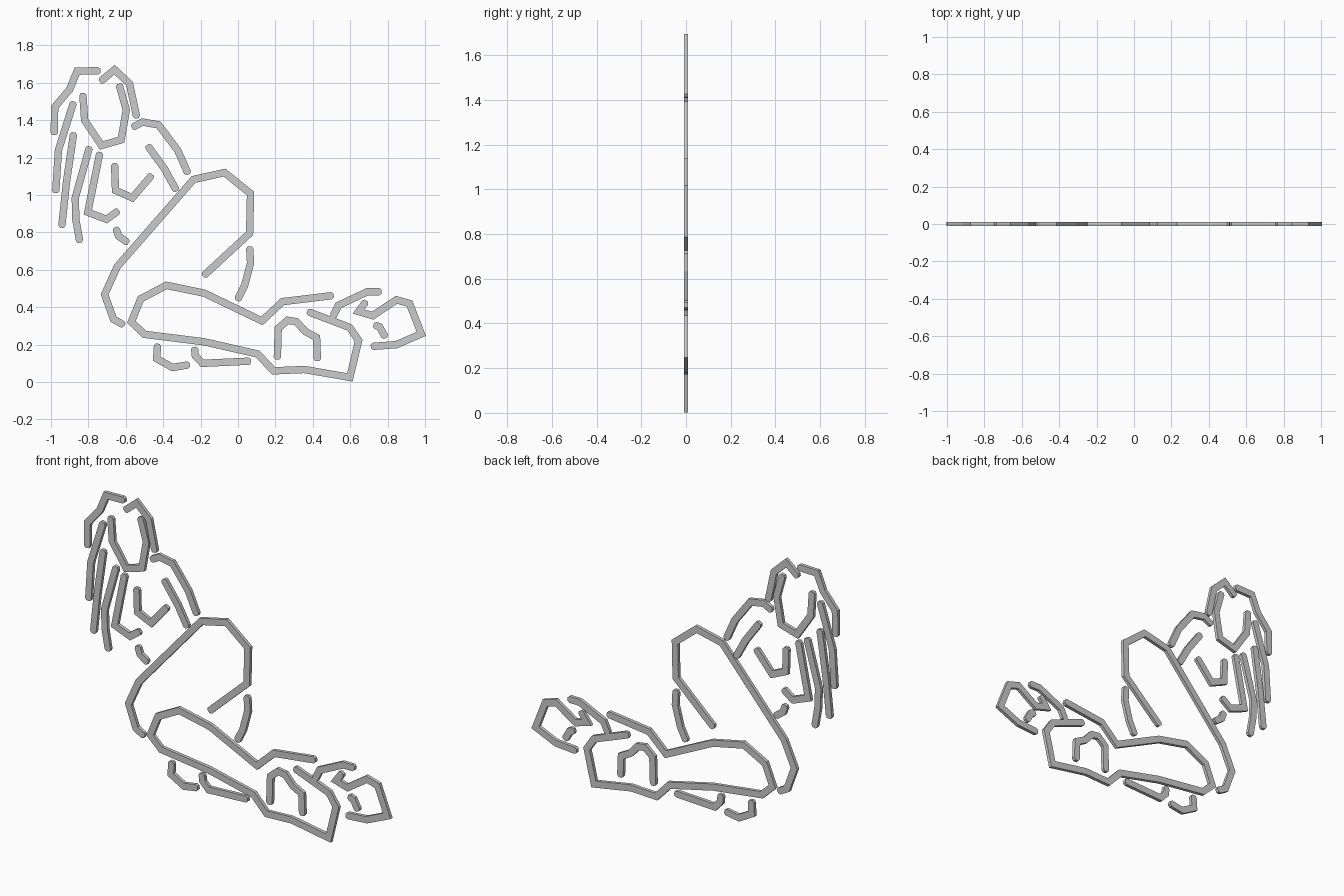
import bpy, bmesh
from mathutils import Vector

HALF_W, HALF_D = 0.0195, 0.01


def ribbon(name, *pts):
    """Flat mitred bar following an x,z path, with chamfered ends."""
    p = [Vector(q) for q in pts]
    first, last = (p[1] - p[0]).normalized(), (p[-1] - p[-2]).normalized()
    widths = [0.55] + [1.0] * len(p) + [0.55]
    p = [p[0], p[0] + first * 0.012] + p[1:-1] + [p[-1] - last * 0.012, p[-1]]
    bm = bmesh.new()
    rings = []
    for i, c in enumerate(p):
        a = (c - p[i - 1]).normalized() if i else first
        b = (p[i + 1] - c).normalized() if i < len(p) - 1 else last
        na = Vector((-a.y, a.x))
        n = (na + Vector((-b.y, b.x))).normalized()
        n *= HALF_W * widths[i] / max(n.dot(na), 0.5)
        rings.append([bm.verts.new((c.x + s * n.x, y, c.y + s * n.y))
                      for s, y in ((-1, -HALF_D), (1, -HALF_D), (1, HALF_D), (-1, HALF_D))])
    for r, t in zip(rings, rings[1:]):
        for k in range(4):
            j = (k + 1) % 4
            bm.faces.new((r[k], r[j], t[j], t[k]))
    bm.faces.new(rings[0])
    bm.faces.new(rings[-1][::-1])
    bmesh.ops.recalc_face_normals(bm, faces=bm.faces)
    me = bpy.data.meshes.new(name)
    bm.to_mesh(me)
    bm.free()
    bpy.context.collection.objects.link(bpy.data.objects.new(name, me))


# Head and hair
ribbon("hair_crown_left", (-.983, 1.32), (-.98, 1.47), (-.90, 1.565), (-.86, 1.662), (-.735, 1.665))
ribbon("hair_crown_right", (-.738, 1.605), (-.66, 1.67), (-.58, 1.595), (-.54, 1.41))
ribbon("face", (-.83, 1.545), (-.82, 1.40), (-.73, 1.265), (-.625, 1.295), (-.597, 1.455), (-.637, 1.595))
ribbon("hair_lock_outer", (-.878, 1.50), (-.96, 1.24), (-.975, 1.01))
ribbon("hair_lock_middle", (-.878, 1.335), (-.917, 1.07), (-.943, .825))
ribbon("hair_lock_inner", (-.793, 1.26), (-.87, .985), (-.867, .87), (-.845, .745))

# Torso and arms
ribbon("upper_arm", (-.738, 1.23), (-.803, .908), (-.703, .87), (-.637, .918))
ribbon("chest", (-.66, 1.17), (-.655, 1.025), (-.565, .985), (-.458, 1.11))
ribbon("waist", (-.655, .828), (-.638, .78), (-.585, .742))
ribbon("shoulder", (-.568, 1.36), (-.51, 1.39), (-.425, 1.375), (-.323, 1.24), (-.265, 1.11))
ribbon("forearm", (-.485, 1.267), (-.393, 1.14), (-.327, 1.02))

# Raised leg
ribbon("raised_thigh", (-.187, .565), (.062, .795), (.067, 1.008), (-.072, 1.12), (-.238, 1.083),
       (-.645, .618), (-.713, .468), (-.665, .335), (-.607, .303))
ribbon("raised_calf", (.062, .725), (.067, .635), (.035, .515), (-.005, .435))

# Resting leg
ribbon("resting_leg", (.512, .463), (.238, .43), (.128, .327), (-.18, .475), (-.382, .517),
       (-.52, .445), (-.57, .322), (-.50, .255), (-.18, .215), (.105, .15), (.19, .06),
       (.355, .067), (.598, .025), (.645, .222), (.597, .292), (.37, .378))
ribbon("shoe_opening", (.21, .12), (.215, .287), (.265, .33), (.312, .323), (.36, .27),
       (.42, .238), (.425, .112))
ribbon("seat_fold_left", (-.43, .205), (-.435, .125), (-.35, .078), (-.258, .093))
ribbon("seat_fold_right", (-.233, .188), (-.228, .14), (-.19, .1), (.07, .112))

# Far foot
ribbon("far_ankle", (.505, .345), (.537, .41), (.692, .483), (.768, .483))
ribbon("far_foot", (.687, .435), (.645, .377), (.72, .355), (.847, .44), (.917, .42), (.98, .258),
       (.847, .2), (.71, .19))
ribbon("far_foot_detail", (.725, .307), (.757, .295), (.79, .235))
